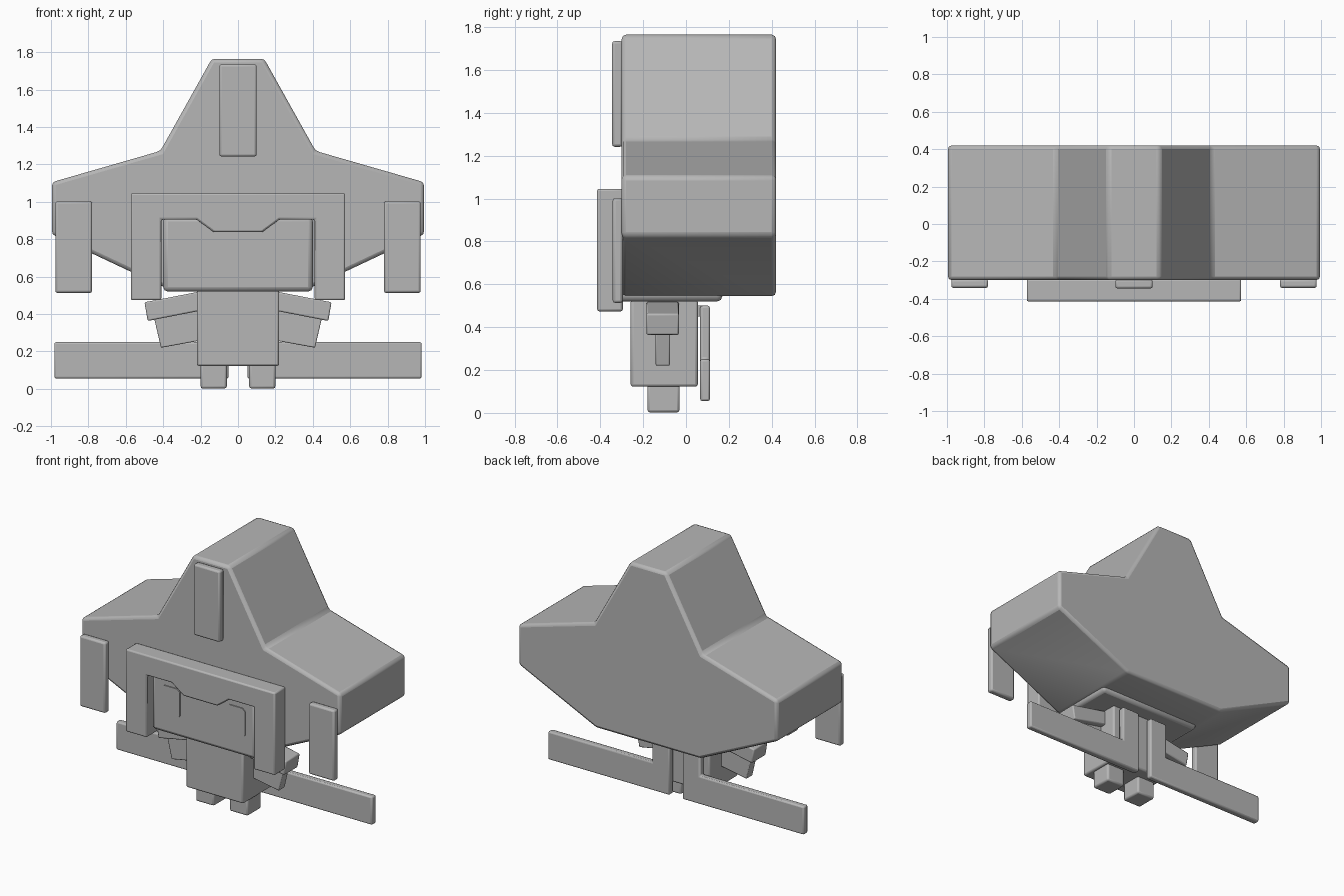
import bpy, bmesh, math
from mathutils import Matrix

if "Cube" in bpy.data.objects:
    bpy.data.objects.remove(bpy.data.objects["Cube"])

grey = bpy.data.materials.new("plain_grey")
grey.diffuse_color = (0.47, 0.47, 0.47, 1)
grey.use_nodes = True
grey.node_tree.nodes["Principled BSDF"].inputs["Base Color"].default_value = grey.diffuse_color


def finish(name, bm, bevel, segments=2):
    bmesh.ops.recalc_face_normals(bm, faces=bm.faces)
    me = bpy.data.meshes.new(name)
    bm.to_mesh(me)
    bm.free()
    me.materials.append(grey)
    ob = bpy.data.objects.new(name, me)
    bpy.context.collection.objects.link(ob)
    if bevel:
        m = ob.modifiers.new("bevel", 'BEVEL')
        m.width = bevel
        m.segments = segments
        m.limit_method = 'ANGLE'
        m.angle_limit = math.radians(15)
    bpy.ops.object.select_all(action='DESELECT')
    bpy.context.view_layer.objects.active = ob
    ob.select_set(True)
    bpy.ops.object.shade_smooth_by_angle(angle=math.radians(30))
    return ob


def prism(name, pts, y0, y1, bevel=0.012):
    """Extrude an x-z outline from y0 to y1."""
    bm = bmesh.new()
    f = bm.faces.new([bm.verts.new((x, y0, z)) for x, z in pts])
    ext = bmesh.ops.extrude_face_region(bm, geom=[f])
    for v in ext["geom"]:
        if isinstance(v, bmesh.types.BMVert):
            v.co.y = y1
    return finish(name, bm, bevel)


def box(name, x, y, z, bevel=0.012):
    return prism(name, [(x[0], z[0]), (x[1], z[0]), (x[1], z[1]), (x[0], z[1])], y[0], y[1], bevel)


def mirrored(half):
    """Complete an outline given from top to bottom on the right side."""
    return half + [(-x, z) for x, z in reversed(half)]


# Hair mass
prism("hair", mirrored([(0.14, 1.765), (0.415, 1.272), (0.995, 1.105),
                        (0.995, 0.825), (0.40, 0.545)]), -0.30, 0.42, 0.02)

# Fringe framing the face, with a dip in the middle
prism("fringe", mirrored([(0.573, 1.046), (0.573, 0.474), (0.41, 0.474),
                          (0.41, 0.905), (0.22, 0.905), (0.13, 0.838)]),
      -0.415, -0.295, 0.01)

# Hair plate in the middle
box("centre_lock", (-0.1, 0.1), (-0.345, -0.295), (1.242, 1.735))

# Head and body
box("head", (-0.40, 0.40), (-0.375, 0.17), (0.52, 0.92), 0.025)
box("body", (-0.22, 0.22), (-0.258, 0.055), (0.122, 0.53))

for s, side in ((1, "right"), (-1, "left")):
    def span(a, b):
        return tuple(sorted((s * a, s * b)))

    # Eyes as thin plates with cut corners
    c = 0.02
    a, b, lo, hi = 0.18, 0.32, 0.652, 0.855
    prism(side + "_eye", [(s * x, z) for x, z in (
        (a + c, lo), (b - c, lo), (b, lo + c), (b, hi - c),
        (b - c, hi), (a + c, hi), (a, hi - c), (a, lo + c))],
        -0.382, -0.374, 0)

    # Side locks, legs
    box(side + "_lock", span(0.78, 0.977), (-0.342, -0.295), (0.513, 1.003))
    box(side + "_leg", span(0.06, 0.2), (-0.18, -0.03), (0.002, 0.14))

    # Arm: sleeve with a thinner cuff plate below it, tilted down
    prism(side + "_sleeve", [(s * x, z) for x, z in (
        (0.18, 0.525), (0.50, 0.463), (0.483, 0.363), (0.18, 0.422))],
        -0.185, -0.033, 0.008)
    prism(side + "_cuff", [(s * x, z) for x, z in (
        (0.18, 0.44), (0.45, 0.385), (0.412, 0.22), (0.18, 0.262))],
        -0.142, -0.075, 0.006)

    # Back ribbon: upright strap turning into a long sideways tail
    prism(side + "_ribbon", [(s * x, z) for x, z in (
        (0.05, 0.055), (0.982, 0.055), (0.982, 0.25),
        (0.185, 0.25), (0.185, 0.5), (0.05, 0.5))], 0.066, 0.112, 0.01)
    box(side + "_ribbon_joint", span(0.07, 0.165), (0.04, 0.08), (0.45, 0.5), 0)
